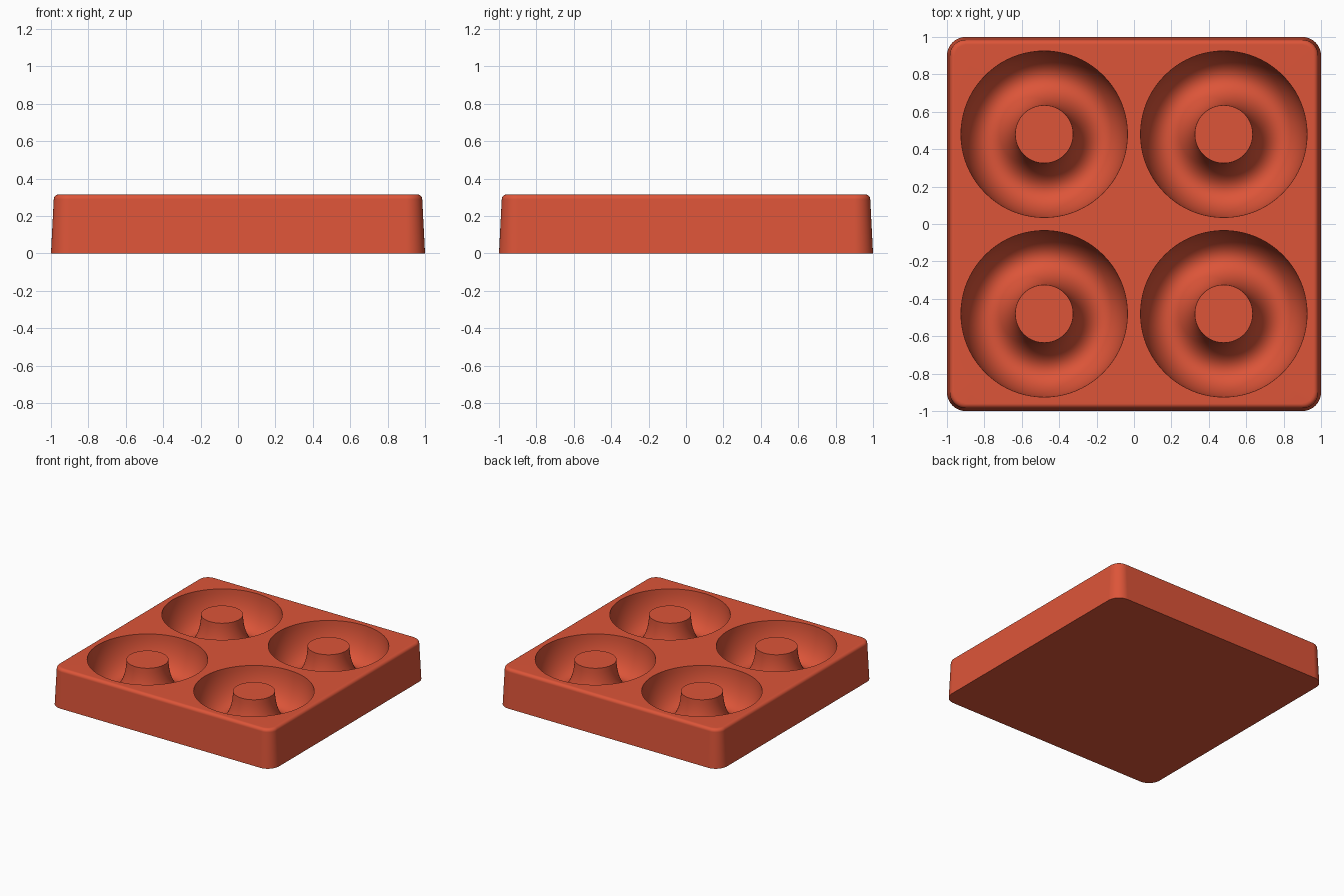
import bpy, bmesh
from math import sin, cos, pi

cube = bpy.data.objects.get("Cube")
if cube:
    bpy.data.objects.remove(cube, do_unlink=True)

HEIGHT = 0.315
CORNER = 0.1            # plan corner radius
EDGE = 0.025            # rounding of the top rim
DRAFT = 0.015           # inward lean of the side walls
CENTRE = 0.48           # cavity offset from the middle
RING, HALF_WIDTH, DEPTH = 0.30, 0.145, 0.27

bm = bmesh.new()


def loop(points):
    return [bm.verts.new(p) for p in points]


def bridge(a, b):
    for i in range(len(a)):
        j = (i + 1) % len(a)
        bm.faces.new((a[i], a[j], b[j], b[i]))


def loop_edges(a):
    return [bm.edges.get((a[i - 1], a[i])) for i in range(len(a))]


def rounded_square(inset, z, steps=10):
    half, points = 1 - CORNER, []
    for quarter, (sx, sy) in enumerate([(1, 1), (-1, 1), (-1, -1), (1, -1)]):
        for k in range(steps + 1):
            t = (quarter + k / steps) * pi / 2
            r = CORNER - inset
            points.append((sx * half + r * cos(t), sy * half + r * sin(t), z))
    return loop(points)


def circle(cx, cy, r, z, sides=80):
    return loop([(cx + r * cos(2 * pi * i / sides),
                  cy + r * sin(2 * pi * i / sides), z) for i in range(sides)])


# Tray body: flat base, drafted walls and rounded top rim
rings = [rounded_square(0, 0)]
for k in range(7):
    t = k / 6 * pi / 2
    rings.append(rounded_square(DRAFT + EDGE * (1 - cos(t)),
                                HEIGHT - EDGE + EDGE * sin(t)))
bm.faces.new(rings[0])
for a, b in zip(rings, rings[1:]):
    bridge(a, b)
top_edges = loop_edges(rings[-1])

# Four ring-shaped cavities, each with a flat-topped centre post
STEPS = 24
for cx in (-CENTRE, CENTRE):
    for cy in (-CENTRE, CENTRE):
        cavity = []
        for k in range(STEPS + 1):
            t = pi * k / STEPS
            cavity.append(circle(cx, cy, RING + HALF_WIDTH * cos(t),
                                 HEIGHT - DEPTH * sin(t)))
        for a, b in zip(cavity, cavity[1:]):
            bridge(a, b)
        bm.faces.new(cavity[-1])
        top_edges += loop_edges(cavity[0])

# Flat top surface between the rim and the cavities
bmesh.ops.triangle_fill(bm, edges=top_edges, use_beauty=True, normal=(0, 0, 1))
bmesh.ops.recalc_face_normals(bm, faces=bm.faces[:])

mesh = bpy.data.meshes.new("ring_mould_tray")
bm.to_mesh(mesh)
bm.free()
tray = bpy.data.objects.new("ring_mould_tray", mesh)
bpy.context.collection.objects.link(tray)

# Terracotta red silicone
red = bpy.data.materials.new("terracotta_red")
red.use_nodes = True
colour = (0.72, 0.09, 0.04, 1)
red.diffuse_color = colour
red.node_tree.nodes["Principled BSDF"].inputs["Base Color"].default_value = colour
mesh.materials.append(red)

# Smooth curves with crisp cavity edges
bpy.ops.object.select_all(action="DESELECT")
tray.select_set(True)
bpy.context.view_layer.objects.active = tray
bpy.ops.object.shade_smooth_by_angle(angle=pi / 6)
weighted = tray.modifiers.new("even_shading", "WEIGHTED_NORMAL")
weighted.keep_sharp = True
